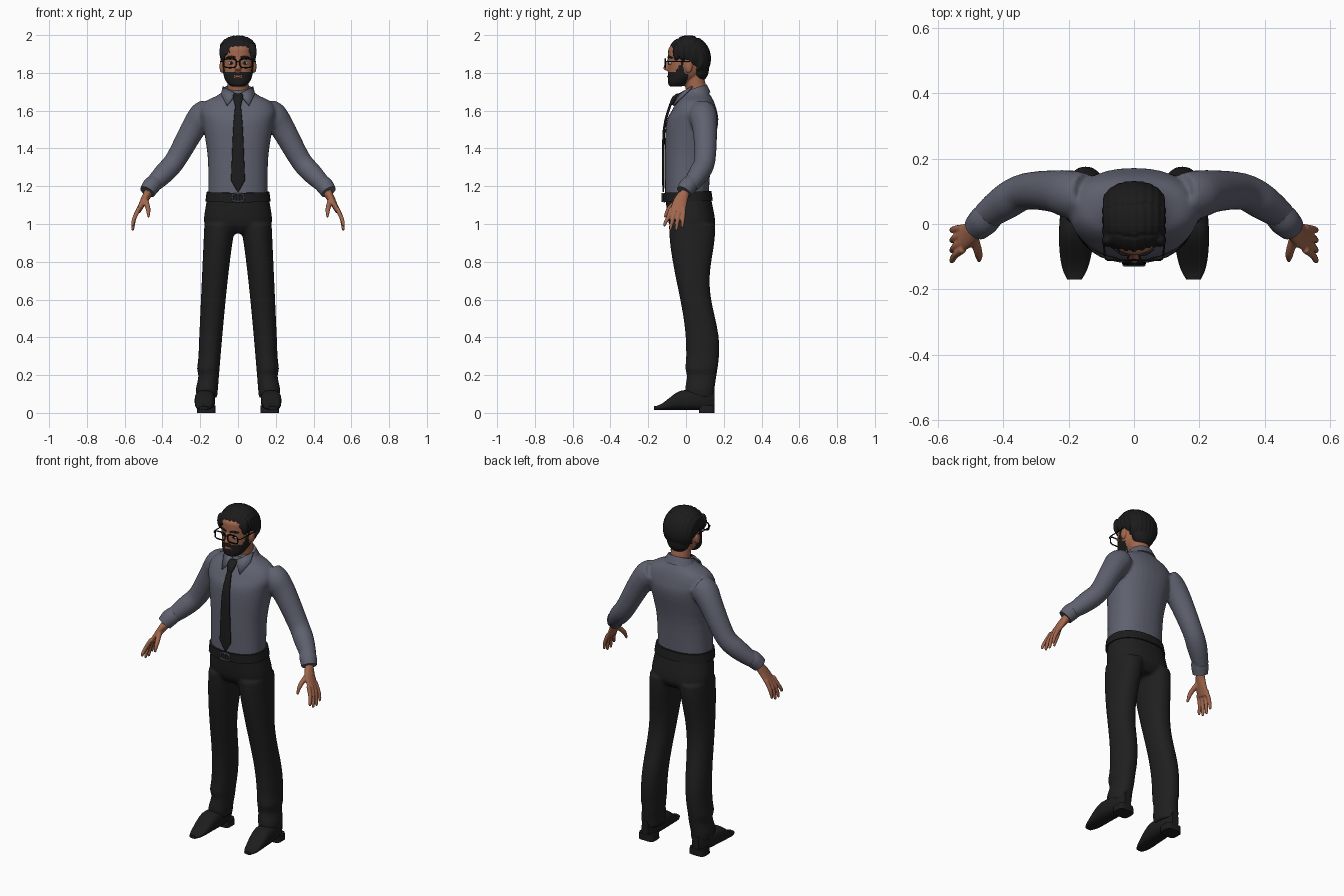
import bpy, bmesh, math, random
from math import sin, cos, pi
from mathutils import Vector, Matrix

random.seed(4)
if "Cube" in bpy.data.objects:
    bpy.data.objects.remove(bpy.data.objects["Cube"])


def material(name, red, green, blue):
    mat = bpy.data.materials.new(name)
    mat.use_nodes = True
    mat.diffuse_color = (red, green, blue, 1)
    mat.node_tree.nodes["Principled BSDF"].inputs["Base Color"].default_value = mat.diffuse_color
    return mat


def grey(name, value):
    return material(name, value, value, value)


SHIRT = material("slate shirt", .115, .12, .16)
SKIN = material("warm skin", .36, .135, .075)
METAL = material("dark steel", .07, .08, .1)
EYE = material("pale eye", .3, .4, .45)
LIP = material("lip", .3, .09, .06)
TROUSER = grey("charcoal cloth", .014)
HAIR = grey("black hair", .011)
TIE = grey("black tie", .012)
LEATHER = grey("black leather", .012)
FRAME = grey("black frame", .006)


def ease(t):
    t = min(1, max(0, t))
    return t * t * (3 - 2 * t)


def mix(start, end, t):
    return start + (end - start) * t


def signed_power(value, power):
    return math.copysign(abs(value) ** power, value)


def resample(rings, steps):
    """Smooth the ring list with a Catmull-Rom spline."""
    rings = [Vector(ring) for ring in rings]
    padded = [rings[0]] + rings + [rings[-1]]
    smooth = []
    for before, start, end, after in zip(padded, padded[1:], padded[2:], padded[3:]):
        for step in range(steps):
            t = step / steps
            curve = 2 * before - 5 * start + 4 * end - after
            twist = 3 * (start - end) + after - before
            smooth.append(start + (t * (end - before) + t * t * curve + t * t * t * twist) / 2)
    return smooth + [rings[-1]]


def loft(bm, rings, axis=None, seg=32, steps=4, power=2, tilt=0):
    """Skin rings of (x, y, z, half width, half depth) along an axis or their own path."""
    rings = resample(rings, steps)
    centres = [Vector(ring[:3]) for ring in rings]
    loops = []
    for i, (centre, ring) in enumerate(zip(centres, rings)):
        if axis:
            across = Vector((1, 0, 0))
            depth = Vector((0, 1, 0)) if axis == "Z" else Vector((0, 0, 1))
        else:
            tangent = (centres[min(i + 1, len(rings) - 1)] - centres[max(i - 1, 0)]).normalized()
            guide = Vector((0, 1, 0)) if abs(tangent.y) < .9 else Vector((1, 0, 0))
            across = (guide - tangent * guide.dot(tangent)).normalized()
            depth = tangent.cross(across)
        loop = []
        for k in range(seg):
            angle = math.tau * k / seg
            point = centre + across * ring[3] * signed_power(cos(angle), 2 / power)
            point += depth * ring[-1] * signed_power(sin(angle), 2 / power)
            point.z += tilt * (point.y - centre.y)
            loop.append(bm.verts.new(point))
        loops.append(loop)
    for low, high in zip(loops, loops[1:]):
        for k in range(seg):
            bm.faces.new((low[k - 1], low[k], high[k], high[k - 1]))
    bm.faces.new(loops[0])
    bm.faces.new(loops[-1])


def stack(*levels):
    """Levels of (z, front, back, half width) as horizontal rings."""
    return [(0, (front + back) / 2, z, width, (back - front) / 2) for z, front, back, width in levels]


def blob(bm, centre, size):
    place = Matrix.Translation(centre) @ Matrix.Diagonal((*size, 1))
    bmesh.ops.create_uvsphere(bm, u_segments=24, v_segments=16, radius=1, matrix=place)


def finish(name, bm, mat, mirror=False, voxel=0):
    """Turn the bmesh into an object, optionally mirrored and fused into one skin."""
    bmesh.ops.recalc_face_normals(bm, faces=bm.faces)
    mesh = bpy.data.meshes.new(name)
    bm.to_mesh(mesh)
    bm.free()
    mesh.materials.append(mat)
    ob = bpy.data.objects.new(name, mesh)
    bpy.context.scene.collection.objects.link(ob)
    bpy.ops.object.select_all(action="DESELECT")
    ob.select_set(True)
    bpy.context.view_layer.objects.active = ob
    bpy.ops.object.shade_smooth_by_angle(angle=pi / 4)
    if mirror:
        ob.modifiers.new("mirror", "MIRROR").use_mirror_merge = False
    if voxel:
        fuse = ob.modifiers.new("fuse", "REMESH")
        fuse.mode, fuse.voxel_size, fuse.use_smooth_shade = "VOXEL", voxel, True
        ob.modifiers.new("soften", "SMOOTH").iterations = 3
    return ob


def simple(name, mat, rings, mirror=False, **options):
    """One loft as its own object."""
    bm = bmesh.new()
    loft(bm, rings, **options)
    return finish(name, bm, mat, mirror)


def rim(name, centre, width, height, thick, mat):
    """Rounded rectangular wire loop facing the front."""
    curve = bpy.data.curves.new(name, "CURVE")
    curve.dimensions, curve.bevel_depth = "3D", thick
    spline = curve.splines.new("POLY")
    spline.points.add(27)
    for k, point in enumerate(spline.points):
        angle = math.tau * k / len(spline.points)
        corner = Vector((width * signed_power(cos(angle), .5), 0, height * signed_power(sin(angle), .5)))
        point.co = (*(Vector(centre) + corner), 1)
    spline.use_cyclic_u = True
    curve.materials.append(mat)
    bpy.context.scene.collection.objects.link(bpy.data.objects.new(name, curve))


# Shirt: torso and sleeves fused together
bm = bmesh.new()
loft(bm, stack((1.15, -.11, .12, .158), (1.35, -.112, .135, .16), (1.53, -.105, .17, .187), (1.6, -.075, .163, .2),
               (1.65, -.045, .147, .17), (1.68, -.02, .13, .11), (1.71, 0, .11, .07)), axis="Z", power=2.3)
loft(bm, [(.15, .09, 1.6, .066), (.19, .09, 1.57, .074), (.24, .1, 1.5, .065), (.33, .1, 1.34, .056),
          (.39, .07, 1.27, .055), (.46, .02, 1.2, .042)])
finish("shirt", bm, SHIRT, True, .009)
simple("cuffs", SHIRT, [(.44, .03, 1.22, .044), (.46, .01, 1.2, .047), (.48, -.01, 1.17, .042)], True)

# Collar band and folded wings
simple("collar_band", SHIRT, stack((1.67, -.03, .13, .1), (1.72, -.01, .11, .073)), axis="Z", tilt=.33)
bm = bmesh.new()
bm.faces.new([bm.verts.new(p) for p in ((.01, -.04, 1.69), (.06, -.07, 1.63), (.09, -.01, 1.69), (.08, .03, 1.73))])
bmesh.ops.triangulate(bm, faces=bm.faces)
finish("collar_wings", bm, SHIRT, True).modifiers.new("thickness", "SOLIDIFY").thickness = .009

# Tie: knot, blade and pointed tip
bm = bmesh.new()
tip = (0, -.12, 1.23, .037, .007)
loft(bm, [(0, -.04, 1.69, .022, .01), (0, -.06, 1.67, .027, .014), (0, -.08, 1.63, .016, .01)], axis="Z")
loft(bm, [(0, -.08, 1.64, .014, .007), (0, -.116, 1.5, .026, .007), tip], axis="Z", power=3)
loft(bm, [tip, (0, -.12, 1.17, .003, .004)], axis="Z", power=3)
finish("tie", bm, TIE)

# Trousers: hips and tapering legs, creased above the shoes, fused together
bm = bmesh.new()
loft(bm, stack((1.16, -.107, .125, .158), (1.1, -.105, .14, .17), (1, -.09, .154, .178), (.95, -.05, .12, .12)),
     axis="Z", power=2.3)
legs = []
for i in range(25):
    t = i / 24
    crease = .006 * sin(i * 2) * ease(t * 5 - 3.5)
    inner, outer = mix(.008, .11, t ** .7), mix(.178, .22, t) + crease
    front, back = mix(-.09, 0, ease(t * 1.4)) - crease, .135 + .02 * cos(t * 9) + .03 * t
    legs.append(((inner + outer) / 2, (front + back) / 2, mix(1, .08, t), (outer - inner) / 2, (back - front) / 2))
loft(bm, legs, axis="Z", steps=2, power=2.2)
finish("trousers", bm, TROUSER, True, .009)

# Belt and buckle
simple("belt", LEATHER, stack((1.12, -.12, .142, .173), (1.17, -.12, .134, .166)), axis="Z", power=2.3, tilt=.04)
rim("belt_buckle", (0, -.125, 1.14), .03, .02, .005, METAL)
simple("buckle_pin", METAL, [(0, -.125, 1.12, .004), (0, -.125, 1.16, .004)], axis="Z", seg=8)

# Shoes: rounded toe rising to the instep, with a heel block
shoe = []
for i in range(14):
    t = i / 13
    top = mix(.035, .12, ease(t * 2))
    width = .054 * max(.05, sin(pi * t)) ** .3
    shoe.append((mix(.182, .168, t), mix(-.17, .15, t), top / 2 + .008, width, top / 2 - .008))
simple("shoes", LEATHER, shoe, True, axis="Y", power=2.6)
simple("heels", LEATHER, [(.168, .11, 0, .05, .042), (.168, .11, .04, .048, .042)], True, axis="Z", power=4)

# Hands: palm, thumb and fanned fingers fused together
bm = bmesh.new()
loft(bm, [(.465, .01, 1.19, .025), (.48, -.01, 1.155, .028, .022)[:3] + (.023,), (.5, -.03, 1.12, .02)])
loft(bm, [(.48, -.01, 1.16, .028, .021), (.5, -.03, 1.12, .037, .018), (.53, -.045, 1.065, .042, .013)])
loft(bm, [(.49, -.04, 1.13, .014), (.476, -.09, 1.08, .013), (.474, -.113, 1.035, .006)], seg=12)
for i in range(4):
    base, end, drop = mix(-.078, -.056, i), mix(-.112, -.081, i), .963 + .009 * (i - 1.6) ** 2
    loft(bm, [(.523, base, 1.085, .012), (.547, (base + end) / 2, 1.035, .011),
              (.557, end, drop + .015, .009), (.556, end, drop, .005)], seg=12)
finish("hands", bm, SKIN, True, .0045)

# Head, neck, nose and ears
skull = stack((1.727, -.08, -.03, .028), (1.737, -.092, 0, .048), (1.76, -.095, .03, .066), (1.8, -.094, .08, .078),
              (1.9, -.095, .108, .085), (1.94, -.085, .1, .078), (1.98, -.02, .05, .025))
bm = bmesh.new()
loft(bm, skull, axis="Z", power=2.2)
loft(bm, [(0, .065, 1.64, .06), (0, .055, 1.71, .056), (0, .035, 1.8, .055)], axis="Z")
loft(bm, [(0, -.09, 1.87, .009), (0, -.105, 1.825, .016), (0, -.095, 1.812, .011)], axis="Z", seg=16)
blob(bm, (.087, .014, 1.833), (.011, .021, .034))
finish("head", bm, SKIN, True, .005)


def bearded(p):
    mouth = abs(p.x) < .021 and abs(p.z - 1.781) < .008
    cheek_line = min(1.89, 1.806 + max(0, p.y + .055) * 1.6)
    return p.y < (p.z - 1.73) / 5 and p.z < cheek_line and not mouth


# Beard: the lower face lifted into a thick shell
bm = bmesh.new()
loft(bm, skull, axis="Z", seg=96, steps=16, power=2.2)
bare = [face for face in bm.faces if not bearded(face.calc_center_median())]
bmesh.ops.delete(bm, geom=bare, context="FACES")
shell = finish("beard", bm, HAIR).modifiers.new("thickness", "SOLIDIFY")
shell.thickness, shell.offset = .009, 1

# Hair: rounded cap, side tufts and locks combed from fringe to nape
bm = bmesh.new()
blob(bm, (0, .036, 1.895), (.096, .092, .088))
blob(bm, (0, .075, 1.815), (.068, .046, .058))
for side in (-1, 1):
    for y in (-.05, -.02, .01, .04):
        blob(bm, (side * .08, y, 1.91), (.019, .02, .045))
for i in range(-4, 5):
    turn, jitter = i * .27, random.uniform(-.1, .1)
    reach = cos(turn) ** .5
    lock = []
    for k in range(9):
        sweep = mix(.35 + jitter, 4, k / 8)
        lock.append((.085 * sin(turn), .01 - .105 * reach * cos(sweep), 1.87 + .11 * reach * sin(sweep),
                     .005 + .016 * sin(pi * k / 8) ** .5))
    loft(bm, lock, seg=12)
finish("hair", bm, HAIR, False, .005).modifiers["soften"].iterations = 1

# Eyes, eyebrows and mouth
for name, mat, centre, size in (("eyes", EYE, (.036, -.082, 1.852), (.017, .011, .009)),
                                ("irises", FRAME, (.035, -.09, 1.852), (.007, .005, .008)),
                                ("lips", LIP, (0, -.091, 1.781), (.02, .009, .007))):
    bm = bmesh.new()
    blob(bm, centre, size)
    finish(name, bm, mat, mirror=centre[0] > 0)
simple("eyebrows", HAIR, [(.013, -.094, 1.88, .005), (.036, -.09, 1.885, .006), (.06, -.075, 1.88, .004)], True)

# Glasses: rims, bridge and temples
for side, label in ((1, "left"), (-1, "right")):
    rim(label + "_glasses_rim", (side * .042, -.11, 1.851), .033, .023, .0036, FRAME)
simple("glasses_bridge", FRAME, [(-.012, -.11, 1.86, .003), (.012, -.11, 1.86, .003)], seg=8)
simple("glasses_temples", FRAME, [(.074, -.11, 1.86, .003), (.09, -.095, 1.86, .003), (.092, .02, 1.86, .003)],
       True, seg=8)
